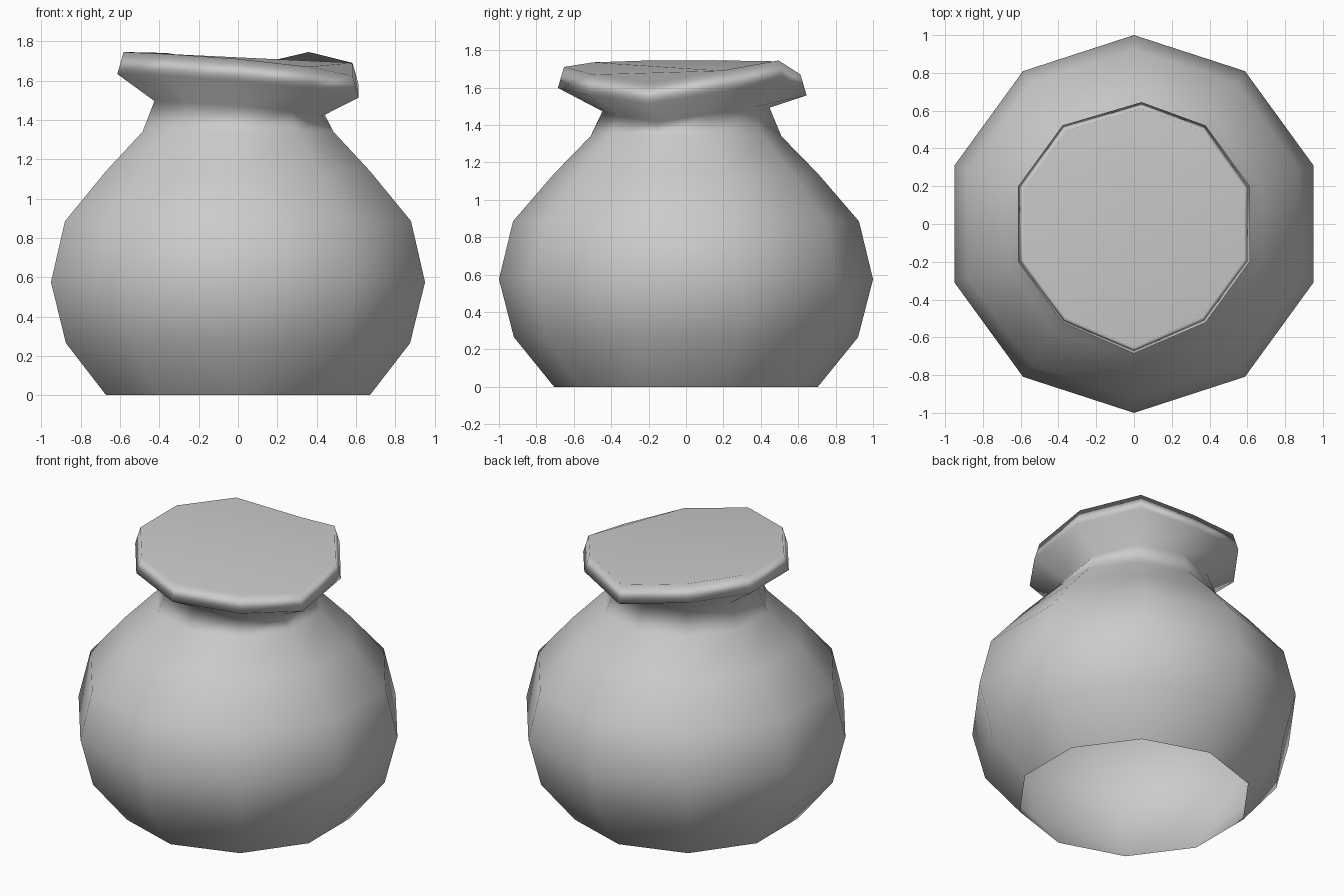
import bpy, bmesh
from math import sin, cos, pi

cube = bpy.data.objects.get("Cube")
if cube:
    bpy.data.objects.remove(cube)

SIDES = 10
BACK = SIDES // 2
# Height of the uneven lip at each corner, counter-clockwise from the front
LIP = [1.71, 1.67, 1.625, 1.69, 1.745, 1.67, 1.74, 1.745, 1.745, 1.735]
# Round body profile (radius, height)
BODY = [(0.705, 0), (0.92, 0.265), (1.0, 0.575), (0.925, 0.885),
        (0.705, 1.14), (0.51, 1.34)]

bm = bmesh.new()


def ring(radius, height, front=0.0, shift=0.0):
    """Ten-sided ring; height(k) gives each corner's height."""
    verts = []
    for k in range(SIDES):
        a = 2 * pi * k / SIDES
        r = radius + (front if k == 0 else 0)
        x = r * sin(a) + (shift if k == BACK else 0)
        verts.append(bm.verts.new((x, -r * cos(a), height(k))))
    return verts


def neck_height(k):
    return 1.46 + 0.65 * (LIP[k] - 1.69) + (0.045 if k == BACK else 0)


# Open-bottomed body, then pinched neck, flared lip and lip edge
rings = [ring(r, lambda k, z=z: z) for r, z in BODY]
rings.append(ring(0.447, neck_height))
rings.append(ring(0.645, lambda k: LIP[k] - 0.112, 0.04, 0.04))
rings.append(ring(0.612, lambda k: LIP[k], 0.04, 0.04))

for low, high in zip(rings, rings[1:]):
    for k in range(SIDES):
        n = (k + 1) % SIDES
        bm.faces.new((low[k], low[n], high[n], high[k]))

# Closed mouth
bm.faces.new(rings[-1])
for face in bm.faces:
    face.smooth = True

mesh = bpy.data.meshes.new("jar")
bm.to_mesh(mesh)
bm.free()
jar = bpy.data.objects.new("jar", mesh)
bpy.context.collection.objects.link(jar)

# Let the large mouth face dominate the shading along the lip
weighted = jar.modifiers.new("soft_lip", "WEIGHTED_NORMAL")
weighted.mode = "FACE_AREA"

# Plain grey
grey = bpy.data.materials.new("plain_grey")
grey.use_nodes = True
colour = (0.6, 0.6, 0.6, 1)
grey.diffuse_color = colour
grey.node_tree.nodes["Principled BSDF"].inputs["Base Color"].default_value = colour
mesh.materials.append(grey)
